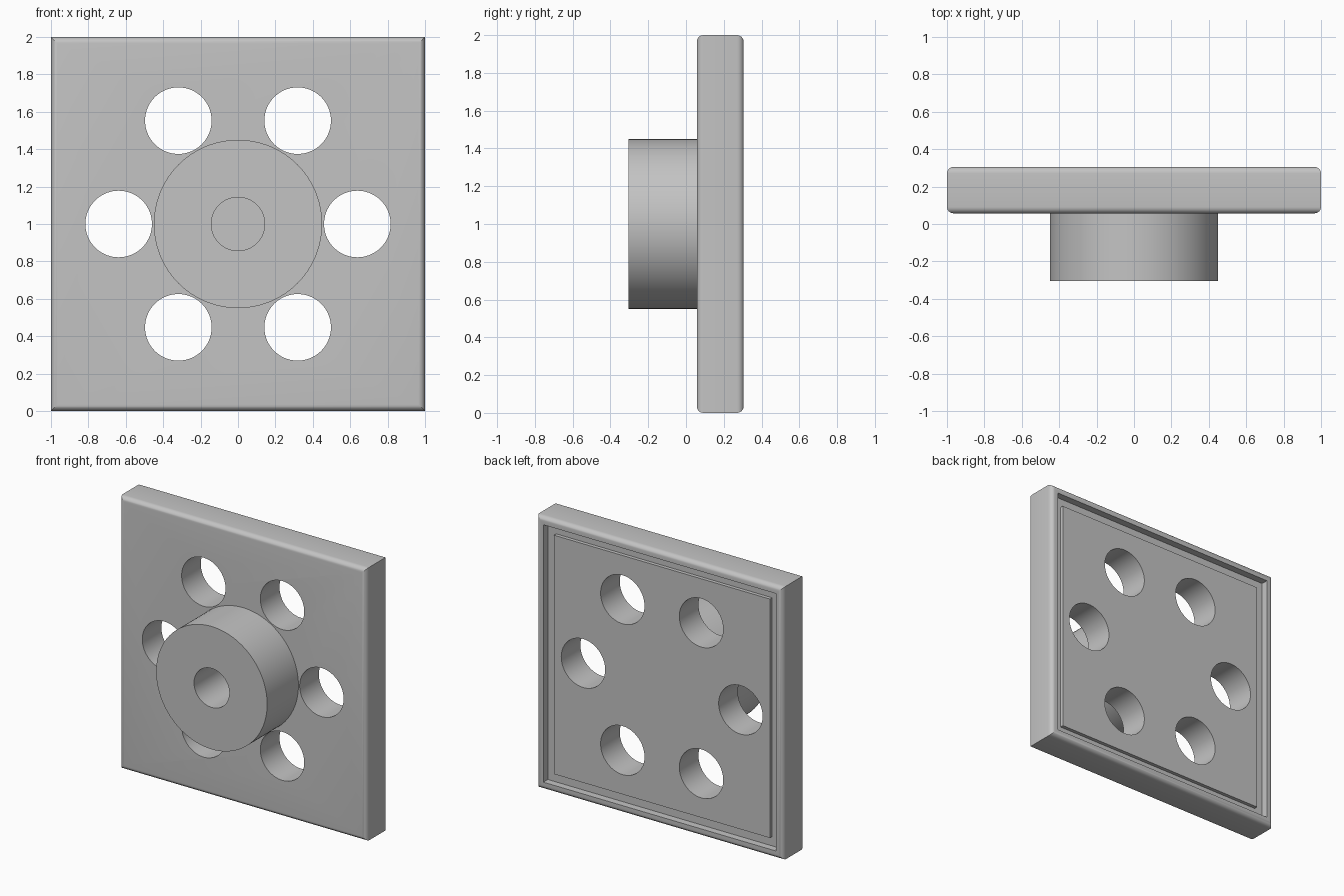
import bpy, bmesh, math
from mathutils import Matrix

if "Cube" in bpy.data.objects:
    bpy.data.objects.remove(bpy.data.objects["Cube"], do_unlink=True)

MID = 1.0                       # height of the centre axis
FRONT, BACK = 0.057, 0.305      # plate faces
ROUND = 0.035                   # edge rounding

grey = bpy.data.materials.new("light_grey")
grey.use_nodes = True
colour = (0.55, 0.55, 0.55, 1)
grey.diffuse_color = colour
grey.node_tree.nodes["Principled BSDF"].inputs["Base Color"].default_value = colour


def make_object(name, bm):
    bmesh.ops.recalc_face_normals(bm, faces=bm.faces)
    mesh = bpy.data.meshes.new(name)
    bm.to_mesh(mesh)
    bm.free()
    mesh.materials.append(grey)
    obj = bpy.data.objects.new(name, mesh)
    bpy.context.collection.objects.link(obj)
    return obj


def loft(profile, sides, turn=0.0, closed=False):
    """Sweep (radius, y) points around the centre axis with the given sides."""
    bm = bmesh.new()
    rings = []
    for r, y in profile:
        angles = [turn + math.tau * i / sides for i in range(sides)]
        rings.append([bm.verts.new((r * math.cos(a), y, MID + r * math.sin(a))) for a in angles])
    pairs = list(zip(rings, rings[1:]))
    if closed:
        pairs.append((rings[-1], rings[0]))
    else:
        bm.faces.new(rings[0])
        bm.faces.new(rings[-1])
    for a, b in pairs:
        for i in range(sides):
            j = (i + 1) % sides
            bm.faces.new((a[i], a[j], b[j], b[i]))
    return bm


def select_only(obj):
    bpy.ops.object.select_all(action='DESELECT')
    obj.select_set(True)
    bpy.context.view_layer.objects.active = obj


# Square plate: rounded rim, then a groove around a raised panel on the back
steps = 6
arc = [(ROUND * (1 - math.cos(t)), ROUND * (1 - math.sin(t)))
       for t in (math.pi / 2 * i / steps for i in range(steps + 1))]
half = [(1 - dx, FRONT + dy) for dx, dy in reversed(arc)]
half += [(1 - dx, BACK - dy) for dx, dy in arc]
half += [(0.943, BACK), (0.943, BACK - 0.052), (0.875, BACK - 0.052), (0.875, BACK - 0.026)]
plate = make_object("plate", loft([(h * math.sqrt(2), y) for h, y in half], 4, math.pi / 4))

# Ring of six through holes
bm = bmesh.new()
for i in range(6):
    a = math.tau * i / 6
    place = Matrix.Translation((0.638 * math.cos(a), 0.18, MID + 0.638 * math.sin(a)))
    bmesh.ops.create_cone(bm, cap_ends=True, segments=72, radius1=0.178, radius2=0.178,
                          depth=0.6, matrix=place @ Matrix.Rotation(math.pi / 2, 4, 'X'))
cutter = make_object("hole_cutter", bm)
cutter.hide_render = True
cut = plate.modifiers.new("holes", 'BOOLEAN')
cut.operation = 'DIFFERENCE'
cut.solver = 'EXACT'
cut.object = cutter
select_only(plate)
bpy.ops.object.modifier_apply(modifier=cut.name)
bpy.data.objects.remove(cutter, do_unlink=True)

# Round hub with a blind bore that ends at the plate
hub_profile = [(0.45, FRONT + 0.01), (0.45, -0.305), (0.143, -0.305), (0.143, FRONT + 0.01)]
hub = make_object("hub", loft(hub_profile, 96, closed=True))

for obj in (plate, hub):
    select_only(obj)
    bpy.ops.object.shade_smooth_by_angle(angle=math.radians(30))
